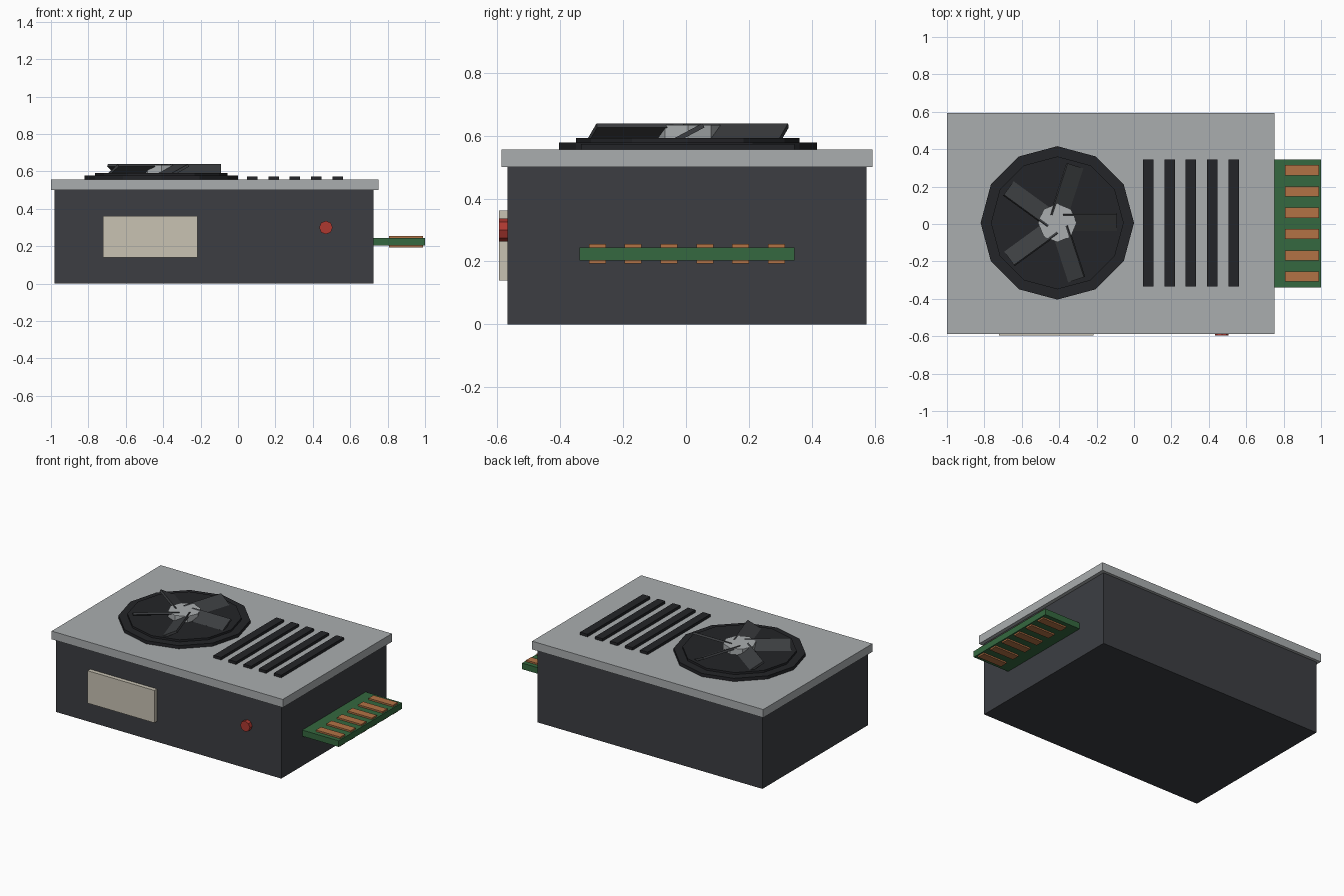
import bpy
from math import radians, cos, sin, pi
from mathutils import Matrix

if "Cube" in bpy.data.objects:
    bpy.data.objects.remove(bpy.data.objects["Cube"])

CY = 0.003            # depth centre of the case
FAN = (-0.41, 0.006)  # fan axis in plan


def material(name, rgb):
    m = bpy.data.materials.new(name)
    m.diffuse_color = (*rgb, 1)
    m.use_nodes = True
    m.node_tree.nodes["Principled BSDF"].inputs["Base Color"].default_value = m.diffuse_color
    return m


DARK = material("dark_case", (0.045, 0.048, 0.055))
LID = material("light_metal", (0.40, 0.42, 0.43))
BLACK = material("black_plastic", (0.017, 0.018, 0.021))
BLADE = material("blade_grey", (0.045, 0.048, 0.052))
BOARD = material("board_green", (0.035, 0.14, 0.05))
COPPER = material("copper", (0.45, 0.17, 0.06))
CREAM = material("cream", (0.58, 0.54, 0.45))
RED = material("red", (0.42, 0.04, 0.03))


def finish(name, mat):
    ob = bpy.context.object
    ob.name = name
    ob.data.materials.append(mat)
    return ob


def box(name, mat, x, y, z):
    """Box from (min, max) ranges."""
    bpy.ops.mesh.primitive_cube_add(size=1)
    ob = finish(name, mat)
    size = [r[1] - r[0] for r in (x, y, z)]
    mid = [(r[0] + r[1]) / 2 for r in (x, y, z)]
    ob.data.transform(Matrix.Translation(mid) @ Matrix.Diagonal((*size, 1)))
    return ob


def disc(name, mat, sides, radius, centre, z0, z1):
    """Upright prism with a corner on the x axis."""
    bpy.ops.mesh.primitive_cylinder_add(vertices=sides, radius=radius, depth=z1 - z0,
                                        location=(*centre, (z0 + z1) / 2))
    return finish(name, mat)


# Case and overhanging lid
box("case_body", DARK, (-0.98, 0.725), (CY - 0.57, CY + 0.57), (0, 0.5))
box("case_lid", LID, (-1.0, 0.75), (CY - 0.59, CY + 0.59), (0.5, 0.556))

# Fan: stepped base, hub and five pitched blades
disc("fan_rim", BLACK, 12, 0.41, FAN, 0.556, 0.578)
disc("fan_plate", BLACK, 12, 0.355, FAN, 0.578, 0.592)
disc("fan_hub", LID, 8, 0.103, FAN, 0.592, 0.634)
for i in range(5):
    blade = box(f"fan_blade_{i + 1}", BLADE, (0.03, 0.32), (-0.05, 0.05), (-0.0075, 0.0075))
    blade.data.transform(Matrix.Translation((0, 0.005, 0)) @ Matrix.Rotation(radians(28), 4, 'X'))
    blade.location = (*FAN, 0.609)
    blade.rotation_euler.z = i * 2 * pi / 5

# Vent bars
for i in range(5):
    x = 0.077 + 0.1138 * i
    box(f"vent_bar_{i + 1}", BLACK, (x - 0.028, x + 0.028), (-0.333, 0.345), (0.55, 0.574))

# Edge connector with contacts on both faces
box("connector_board", BOARD, (0.70, 1.0), (CY - 0.342, CY + 0.342), (0.203, 0.245))
for i in range(6):
    y = CY + (i - 2.5) * 0.1138
    for side, z in (("top", (0.245, 0.256)), ("bottom", (0.193, 0.203))):
        box(f"contact_{side}_{i + 1}", COPPER, (0.807, 0.99), (y - 0.027, y + 0.027), z)

# Front label plate and indicator lamp
box("label_plate", CREAM, (-0.722, -0.217), (-0.595, -0.56), (0.14, 0.362))
bpy.ops.mesh.primitive_cylinder_add(vertices=8, radius=0.036, depth=0.035,
                                    location=(0.47, -0.5775, 0.3),
                                    rotation=(radians(90), 0, 0))
finish("indicator_lamp", RED)
